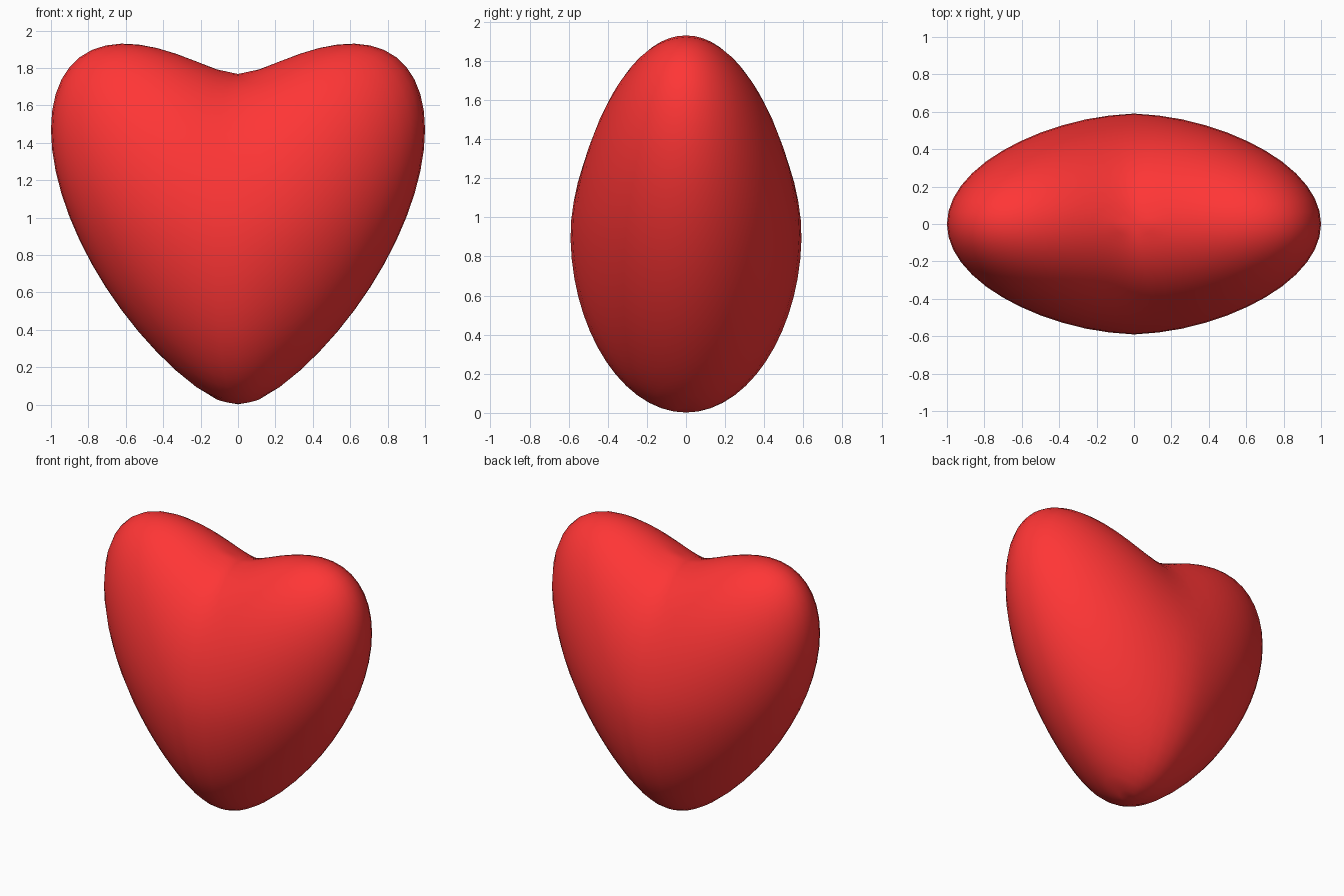
import bpy, bmesh, math

if "Cube" in bpy.data.objects:
    bpy.data.objects.remove(bpy.data.objects["Cube"])

MID_Z, HALF_HEIGHT, HALF_DEPTH = 0.885, 0.883, 0.592
SOFT = 0.155  # roundness of the cleft and the tip


def heart_point(p):
    # Lift the sides of a sphere to make the two lobes, the cleft and the tip
    x = p.x
    lift = 0.684 * (math.hypot(x, SOFT) - SOFT)
    z = MID_Z + HALF_HEIGHT * p.z * (1 + 0.05 * abs(x)) + lift
    # Thin it slightly towards the sides, the top and the tip
    y = p.y * HALF_DEPTH * (1 - 0.08 * abs(x)) * (1 - 0.04 * abs(z - 0.95))
    return x, y, z


# Heart body
bm = bmesh.new()
bmesh.ops.create_uvsphere(bm, u_segments=48, v_segments=28, radius=1)
for v in bm.verts:
    v.co = heart_point(v.co)
bmesh.ops.recalc_face_normals(bm, faces=bm.faces)
for f in bm.faces:
    f.smooth = True

mesh = bpy.data.meshes.new("heart")
bm.to_mesh(mesh)
bm.free()
heart = bpy.data.objects.new("heart", mesh)
bpy.context.collection.objects.link(heart)

# Red finish
red = bpy.data.materials.new("red")
red.diffuse_color = (1.0, 0.036, 0.036, 1)
red.use_nodes = True
red.node_tree.nodes["Principled BSDF"].inputs["Base Color"].default_value = red.diffuse_color
mesh.materials.append(red)
